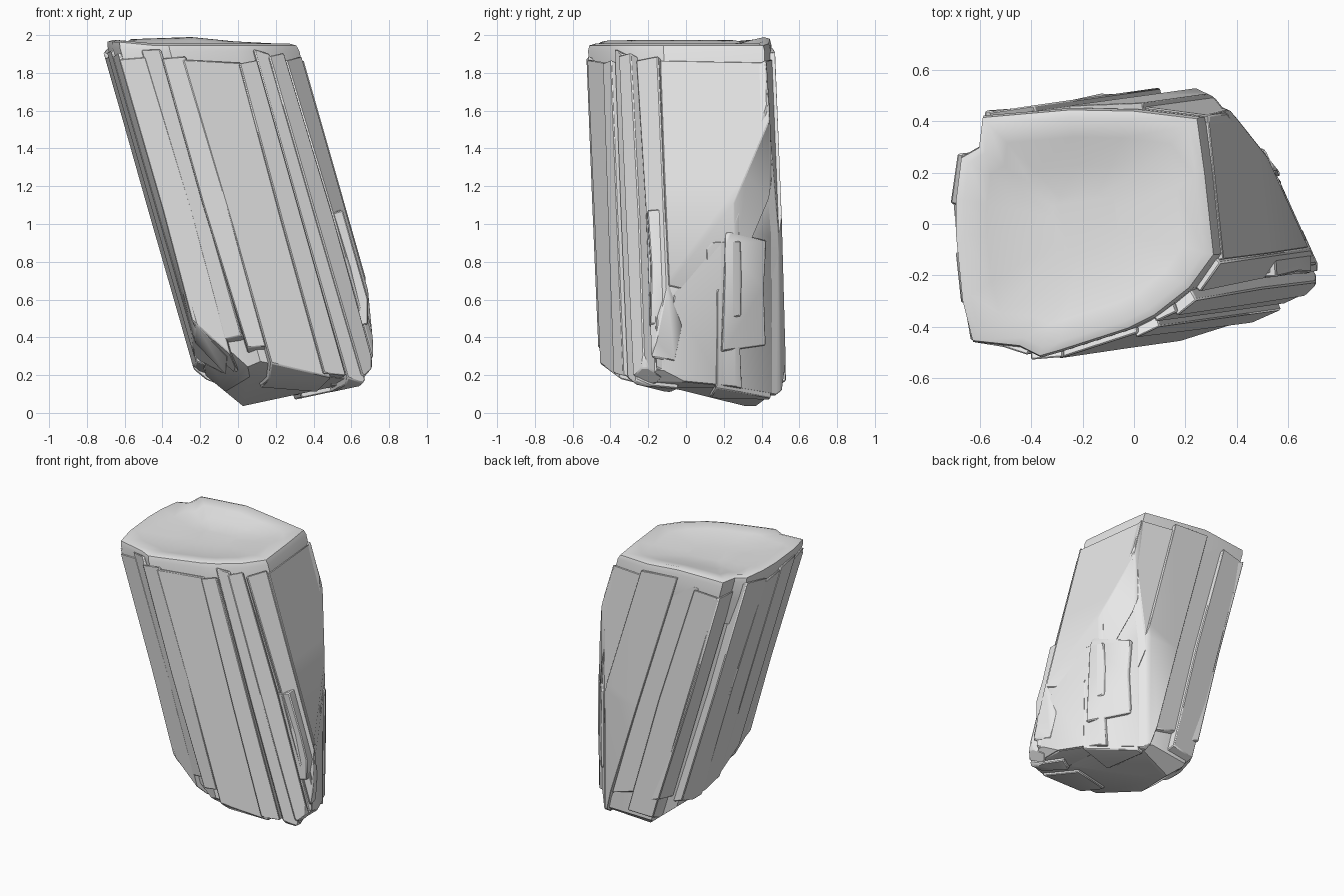
import bpy, bmesh, random
from mathutils import Vector

random.seed(4)
if "Cube" in bpy.data.objects:
    bpy.data.objects.remove(bpy.data.objects["Cube"])

GREY = (0.8, 0.8, 0.8, 1)
stone = bpy.data.materials.new("grey_stone")
stone.use_nodes = True
stone.diffuse_color = GREY
stone.node_tree.nodes["Principled BSDF"].inputs["Base Color"].default_value = GREY

TOP = 1.95
# Chisel planes that break the lower end: point, outward normal
CHISELS = [
    ((0.64, 0.125, 0), (0.78, 0.62, 0)),
    ((0.535, 0.3, 0), (0.91, 0.41, 0)),
    ((0.3, 0.505, 0), (0.43, 0.9, 0)),
    ((0.72, 0, 0), (1, 0, 0)),
    ((0.69, 0, 0.18), (0.75, 0, -0.65)),
    ((-0.11, 0, 0.11), (-0.63, 0, -0.77)),
    ((0.3, 0, 0.06), (0.21, 0, -0.98)),
    ((0, -0.38, 0.2), (0, -0.6, -0.8)),
    ((0, 0, 0.08), (0, -0.24, -0.97)),
    ((0, 0.46, 0.07), (0, 0.6, -0.8)),
    ((-0.23, -0.4, 0.47), (-0.62, -0.42, -0.67)),
]


def lean(u, v, z):
    """Slide a point of the top outline down the leaning axis."""
    return Vector((u + 0.285 * (TOP - z), v + 0.04 * (TOP - z), z))


def chisel(bm, low, high):
    """Break off everything outside the planes, each moved in a little."""
    for point, normal in CHISELS:
        n = Vector(normal).normalized()
        p = Vector(point) - n * random.uniform(low, high)
        bmesh.ops.bisect_plane(bm, geom=bm.verts[:] + bm.edges[:] + bm.faces[:],
                               plane_co=p, plane_no=n, clear_outer=True)
        rim = [e for e in bm.edges if e.is_boundary]
        if rim:
            bmesh.ops.holes_fill(bm, edges=rim, sides=0)


def finish(name, bm, bevel):
    bmesh.ops.recalc_face_normals(bm, faces=bm.faces[:])
    mesh = bpy.data.meshes.new(name)
    bm.to_mesh(mesh)
    bm.free()
    mesh.materials.append(stone)
    ob = bpy.data.objects.new(name, mesh)
    bpy.context.collection.objects.link(ob)
    if bevel:
        mod = ob.modifiers.new("worn_edges", "BEVEL")
        mod.width = bevel
        mod.segments = 1
    bpy.ops.object.select_all(action="DESELECT")
    ob.select_set(True)
    bpy.context.view_layer.objects.active = ob
    bpy.ops.object.shade_smooth_by_angle(angle=0.6)


def loft(rings):
    bm = bmesh.new()
    loops = [[bm.verts.new(p) for p in ring] for ring in rings]
    n = len(loops[0])
    for low, high in zip(loops, loops[1:]):
        for i in range(n):
            j = (i + 1) % n
            bm.faces.new((low[i], low[j], high[j], high[i]))
    bm.faces.new(loops[0][::-1])
    bm.faces.new(loops[-1])
    return bm


def plank(name, top, a, b, bottom, depth=0.12):
    """Leaning splinter on the outside; its interior lies left of a to b."""
    a, b = Vector(a), Vector(b)
    along = (b - a).normalized()
    inward = Vector((-along.y, along.x)) * depth

    def ring(z, tilt, drop):
        p = a + along * random.uniform(-0.012, 0.012)
        q = b + along * random.uniform(-0.012, 0.012)
        tilt = random.uniform(-tilt, tilt)
        return [lean(*p, z + tilt), lean(*q, z - tilt),
                lean(*(q + inward), z - tilt - drop), lean(*(p + inward), z + tilt - drop)]

    bm = loft([ring(bottom, 0.03, 0.05), ring((top + bottom) / 2, 0, 0),
               ring(top, 0.015, 0.06)])
    chisel(bm, 0, 0.035)
    finish(name, bm, 0.006)


# Plan of the top, used for the solid core and the worn cap
outline = [(-0.7, 0.1), (-0.68, 0.26), (-0.61, 0.3), (-0.595, 0.42), (-0.25, 0.45),
           (0, 0.445), (0.25, 0.415), (0.28, 0.2), (0.315, -0.12), (0.22, -0.25),
           (0.08, -0.36), (-0.02, -0.41), (-0.3, -0.5), (-0.37, -0.52), (-0.45, -0.48),
           (-0.635, -0.46), (-0.675, -0.3), (-0.7, -0.05)]


def plan_ring(scale, z):
    ring = []
    for u, v in reversed(outline):
        pu, pv = -0.2 + (u + 0.2) * scale, v * scale
        p = lean(pu, pv, z)
        if z > 1.9:  # the rim rises at the back and left
            back = max(0, 1 - abs(pu + 0.35) / 0.45) * max(0, min(1, (pv - 0.15) / 0.2))
            left = max(0, min(1, -(pu + 0.45) / 0.2))
            p.z += max(0.045 * back, 0.02 * left)
        ring.append(p)
    return ring


core = loft([plan_ring(0.94, z) for z in (-0.1, 1.9)])
chisel(core, 0.025, 0.035)
finish("core", core, 0)

cap = loft([plan_ring(s, z) for s, z in
            ((0.96, 1.6), (0.99, 1.8), (1, 1.915), (0.985, 1.945), (0.92, 1.955),
             (0.75, 1.94), (0.5, 1.925), (0.25, 1.92))])
finish("worn_top", cap, 0)

# Splinters: start, end, bottom, depth
FRONT = [
    ((-0.66, -0.46), (-0.5, -0.485), 0.25),
    ((-0.53, -0.475), (-0.42, -0.51), 0.4),
    ((-0.42, -0.53), (-0.3, -0.52), 0.35),
    ((-0.31, -0.525), (-0.02, -0.43), 0.1, 0.3),
    ((-0.03, -0.45), (0.08, -0.4), 0.15),
    ((0.08, -0.38), (0.16, -0.34), 0.1, 0.25),
    ((0.15, -0.36), (0.24, -0.29), 0.18),
    ((0.24, -0.26), (0.315, -0.16), 0.32),
]
RIGHT = [((0.325, -0.15), (0.26, 0.43), 0.66)]
BACK = [
    ((0.26, 0.42), (0, 0.455), 0.12),
    ((0.02, 0.47), (-0.25, 0.46), -0.05, 0.35),
    ((-0.24, 0.445), (-0.42, 0.435), 0.28),
    ((-0.4, 0.46), (-0.6, 0.43), 0.16),
]
LEFT = [
    ((-0.605, 0.43), (-0.615, 0.28), 0.28),
    ((-0.69, 0.27), (-0.725, 0.08), 0.22),
    ((-0.725, 0.1), (-0.7, -0.14), 0.25),
    ((-0.705, -0.12), (-0.68, -0.32), 0.26),
    ((-0.68, -0.3), (-0.645, -0.465), 0.22),
]
# Short ledges low on the right
LEDGES = [
    ((0.305, -0.24), (0.29, 0.08), 0.46, 0.2),
    ((0.28, -0.22), (0.25, 0.24), 0.1, 0.3),
    ((0.28, 0.06), (0.25, 0.26), 0.52, 0.25),
    ((0.26, 0.16), (0.22, 0.4), 0.38, 0.3),
    ((0.2, 0.1), (0.16, 0.42), -0.05, 0.4),
]
for side, planks in (("front", FRONT), ("right", RIGHT), ("back", BACK), ("left", LEFT)):
    for i, spec in enumerate(planks):
        plank(f"{side}_splinter_{i + 1}", random.uniform(1.86, 1.93), *spec)
for i, spec in enumerate(LEDGES):
    plank(f"right_ledge_{i + 1}", random.uniform(0.7, 1.1), *spec)
